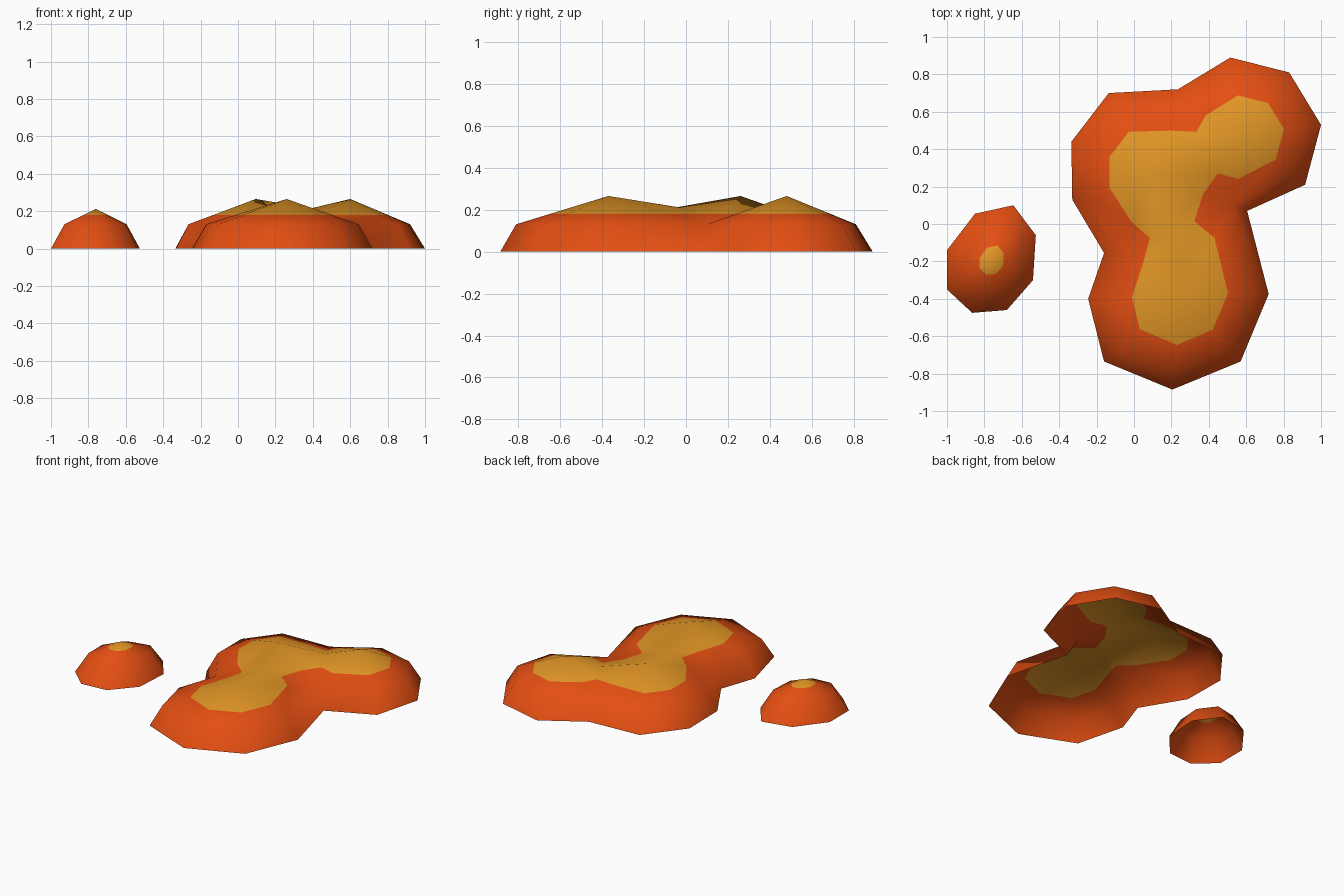
import bpy, bmesh
from mathutils import Vector

if "Cube" in bpy.data.objects:
    bpy.data.objects.remove(bpy.data.objects["Cube"])

RING_Z, GOLD_Z = 0.13, 0.18


def material(name, rgb):
    m = bpy.data.materials.new(name)
    m.diffuse_color = (*rgb, 1)
    m.use_nodes = True
    m.node_tree.nodes["Principled BSDF"].inputs["Base Color"].default_value = m.diffuse_color
    return m


orange = material("hot orange", (0.77, 0.077, 0.006))
gold = material("molten gold", (0.76, 0.305, 0.019))


def mound(name, base, ring, hubs, paths):
    """Open shell: skirt from base to ring, then a fan from the ring to hubs.
    paths[i] lists the hubs met in turn at ring point i."""
    bm = bmesh.new()
    b = [bm.verts.new((x, y, 0)) for x, y in base]
    r = [bm.verts.new((x, y, RING_Z)) for x, y in ring]
    h = [bm.verts.new(p) for p in hubs]
    n = len(b)
    for i in range(n):
        j = (i + 1) % n
        bm.faces.new((b[j], b[i], r[i], r[j]))
        path = paths[i]
        for p, q in zip(path, path[1:]):
            bm.faces.new((r[i], h[p], h[q]))
        bm.faces.new((r[j], r[i], h[path[-1]]))
    # cut the colour boundary
    bmesh.ops.bisect_plane(bm, geom=bm.verts[:] + bm.edges[:] + bm.faces[:],
                           plane_co=(0, 0, GOLD_Z), plane_no=(0, 0, 1))
    bmesh.ops.recalc_face_normals(bm, faces=bm.faces[:])
    if sum(f.normal.z * f.calc_area() for f in bm.faces) < 0:
        bmesh.ops.reverse_faces(bm, faces=bm.faces[:])
    for f in bm.faces:
        f.smooth = True
        f.material_index = int(f.calc_center_median().z > GOLD_Z)
    me = bpy.data.meshes.new(name)
    bm.to_mesh(me)
    bm.free()
    me.materials.append(orange)
    me.materials.append(gold)
    ob = bpy.data.objects.new(name, me)
    bpy.context.collection.objects.link(ob)


# large three-lobed puddle (hubs: back-left, right, front peaks, two saddles)
base = [(-.335, .44), (-.135, .70), (.235, .72), (.515, .89), (.83, .81),
        (1, .53), (.915, .21), (.605, .07), (.72, -.375), (.57, -.735),
        (.205, -.885), (-.16, -.735), (-.245, -.40), (-.16, -.155), (-.33, .13)]
ring = [(-.265, .415), (-.10, .63), (.255, .64), (.53, .81), (.785, .745),
        (.92, .525), (.85, .265), (.53, .10), (.645, -.37), (.515, -.68),
        (.21, -.81), (-.105, -.675), (-.17, -.40), (-.08, -.13), (-.265, .155)]
hubs = [(.095, .26, .265), (.60, .48, .265), (.26, -.37, .265),
        (.39, .39, .215), (.19, -.04, .212)]
paths = ([[0]] * 2 + [[0, 3, 1]] + [[1]] * 4 + [[1, 3, 0, 4, 2]]
         + [[2]] * 5 + [[2, 4, 0]] + [[0]])
mound("large_puddle", base, ring, hubs, paths)

# small droplet
base = [(-1, -.14), (-.85, .055), (-.645, .10), (-.525, -.06),
        (-.54, -.30), (-.68, -.46), (-.865, -.475), (-1, -.35)]
c = Vector((-.76, -.195))
ring = [tuple(c + (Vector(p) - c) * 0.7) for p in base]
mound("small_droplet", base, ring, [(c.x, c.y, .212)], [[0]] * 8)
